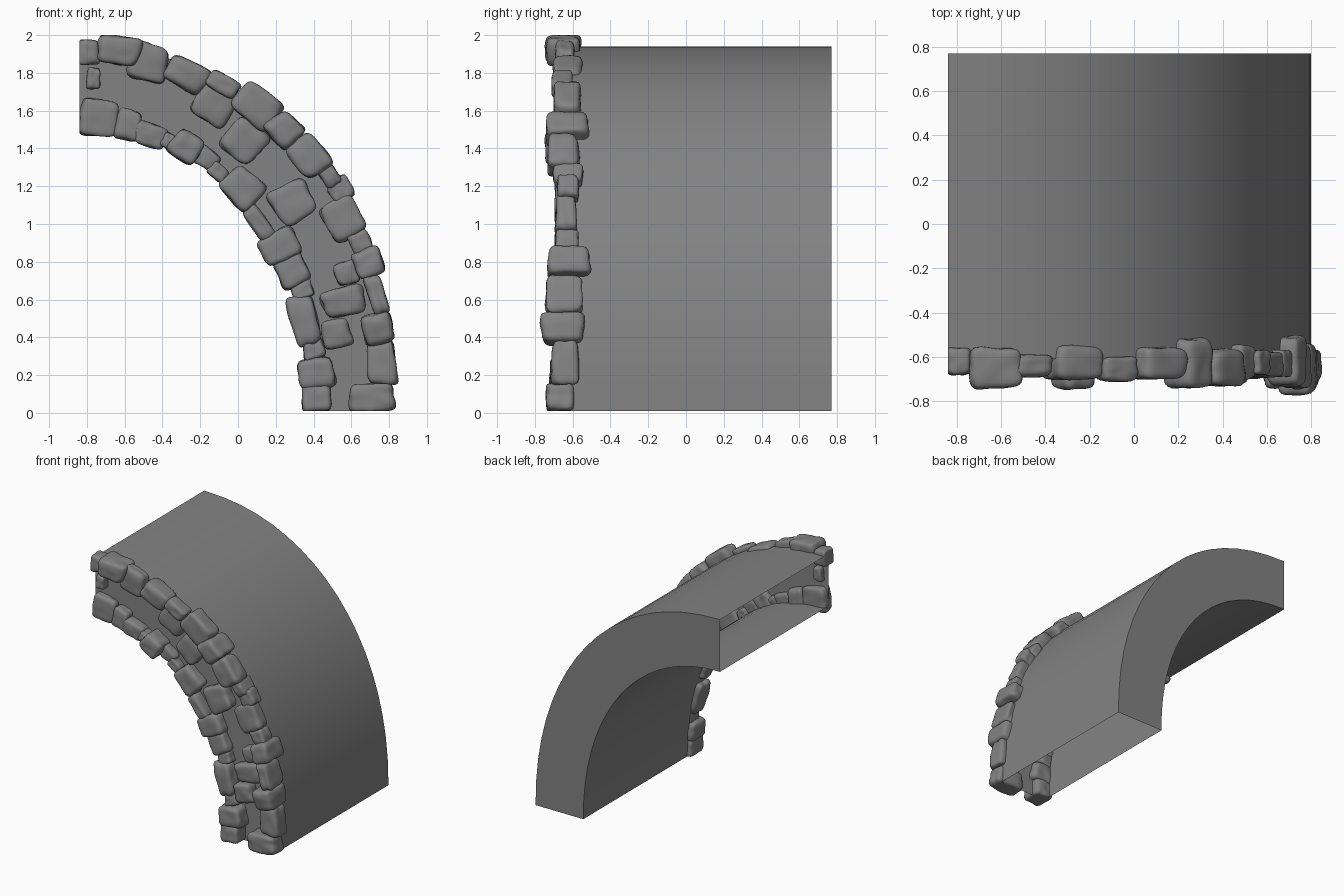
import bpy, bmesh, math, random
from mathutils import Vector, Matrix, noise

if "Cube" in bpy.data.objects:
    bpy.data.objects.remove(bpy.data.objects["Cube"])

random.seed(4)
CX, Z0 = -0.84, 0.01                 # arc centre
FRONT, BACK = -0.61, 0.77
OUT, INN = (1.64, 1.93), (1.215, 1.51)   # arc radii
POW = 2 / 2.15                       # slightly fuller than an ellipse


def mat(name, v):
    m = bpy.data.materials.new(name)
    m.diffuse_color = (v, v, v, 1)
    m.use_nodes = True
    m.node_tree.nodes["Principled BSDF"].inputs["Base Color"].default_value = m.diffuse_color
    return m


GREY = mat("stone grey", 0.225)


def finish(bm, name, angle):
    me = bpy.data.meshes.new(name)
    bm.to_mesh(me)
    bm.free()
    me.materials.append(GREY)
    ob = bpy.data.objects.new(name, me)
    bpy.context.collection.objects.link(ob)
    bpy.ops.object.select_all(action='DESELECT')
    bpy.context.view_layer.objects.active = ob
    ob.select_set(True)
    bpy.ops.object.shade_smooth_by_angle(angle=math.radians(angle))
    return ob


# Vault shell: quarter arch, open at the crown and at the foot
def vault():
    bm = bmesh.new()
    n = 18
    rings = []
    for i in range(n + 1):
        t = math.pi / 2 * i / n
        s, c = math.sin(t) ** POW, max(math.cos(t), 0) ** POW
        rings.append([bm.verts.new((CX + r[0] * s, y, Z0 + r[1] * c))
                      for r, y in ((OUT, FRONT), (OUT, BACK), (INN, BACK), (INN, FRONT))])
    for a, b in zip(rings, rings[1:]):
        for k in range(4):
            j = (k + 1) % 4
            bm.faces.new((a[k], a[j], b[j], b[k]))
    bm.normal_update()
    top = max(bm.faces, key=lambda f: f.calc_center_median().z)
    if top.normal.z < 0:
        bmesh.ops.reverse_faces(bm, faces=bm.faces[:])
    return finish(bm, "vault", 30)


# One rounded, slightly irregular stone turned to follow the arc
def stone(bm, x, z, along, radial, y0, y1):
    t = math.atan2((x - CX) / 1.43, z / 1.72)
    slope = math.atan2(1.72 * math.sin(t), 1.43 * math.cos(t))
    rot = Matrix.Rotation(slope + random.uniform(-.05, .05), 3, 'Y')
    half = Vector((along / 2, (y1 - y0) / 2, radial / 2))
    centre = Vector((x, (y0 + y1) / 2, z))
    tx, tz, sh, tw = (random.uniform(-.08, .08) for _ in range(4))
    seed = Vector((x, z, 0)) * 31
    tmp = bmesh.new()
    bmesh.ops.create_cube(tmp, size=2)
    bmesh.ops.subdivide_edges(tmp, edges=tmp.edges[:], cuts=9, use_grid_fill=True)
    for v in tmp.verts:
        p = v.co
        p = p / sum(abs(c) ** 5.5 for c in p) ** (1 / 5.5)
        p = p * (1.02 + .09 * noise.noise(p * 1.4 + seed))
        p = Vector((p.x * (1 + tx * p.z) + sh * p.z, p.y * (1 + tw * p.x), p.z * (1 + tz * p.x)))
        v.co = centre + rot @ Vector((p.x * half.x, p.y * half.y, p.z * half.z))
        v.co.z = min(max(v.co.z, Z0), 2.0)
        v.co.x = max(v.co.x, CX)
    me = bpy.data.meshes.new("tmp")
    tmp.to_mesh(me)
    tmp.free()
    bm.from_mesh(me)
    bpy.data.meshes.remove(me)


def course(name, rows):
    bm = bmesh.new()
    for r in rows:
        if len(r) == 4:
            r = (*r, random.uniform(-.70, -.67), random.uniform(-.58, -.55))
        stone(bm, *r)
    return finish(bm, name, 60)


vault()

# x, z, length along arc, radial height, front y, back y
course("outer_stones", [
    (-.79, 1.91, .11, .13, -.68, -.56), (-.63, 1.92, .22, .15, -.74, -.56),
    (-.475, 1.855, .20, .19, -.69, -.59), (-.27, 1.79, .22, .15, -.70, -.55),
    (-.08, 1.74, .17, .10, -.71, -.60), (.10, 1.625, .24, .18, -.70, -.56),
    (.245, 1.50, .17, .16, -.74, -.52), (.375, 1.36, .21, .17, -.73, -.57),
    (.485, 1.255, .12, .09, -.70, -.55), (.545, 1.18, .12, .12, -.68, -.57),
    (.555, 1.03, .21, .19, -.69, -.58), (.65, .90, .12, .11, -.69, -.57),
    (.69, .795, .15, .15, -.73, -.51), (.735, .625, .21, .09, -.74, -.55),
    (.74, .445, .16, .16, -.765, -.54), (.76, .265, .23, .15, -.71, -.57),
    (.71, .08, .15, .23, -.74, -.59)])

course("inner_stones", [
    (-.735, 1.56, .20, .19), (-.58, 1.525, .13, .16), (-.465, 1.47, .17, .12),
    (-.36, 1.435, .09, .08), (-.275, 1.41, .16, .15, -.745, -.57), (-.17, 1.35, .14, .10),
    (-.105, 1.275, .11, .08), (.025, 1.19, .20, .18), (.11, 1.005, .20, .09),
    (.22, .88, .16, .20), (.285, .755, .17, .16), (.34, .65, .09, .11),
    (.35, .49, .26, .14), (.40, .34, .11, .11), (.415, .21, .16, .19, -.72, -.55),
    (.415, .08, .15, .15, -.72, -.55)])

course("middle_stones", [
    (-.765, 1.77, .07, .11), (-.125, 1.64, .20, .20), (.035, 1.44, .20, .20),
    (.29, 1.115, .20, .21), (.575, .74, .12, .12), (.56, .59, .15, .22), (.52, .42, .15, .15)])
